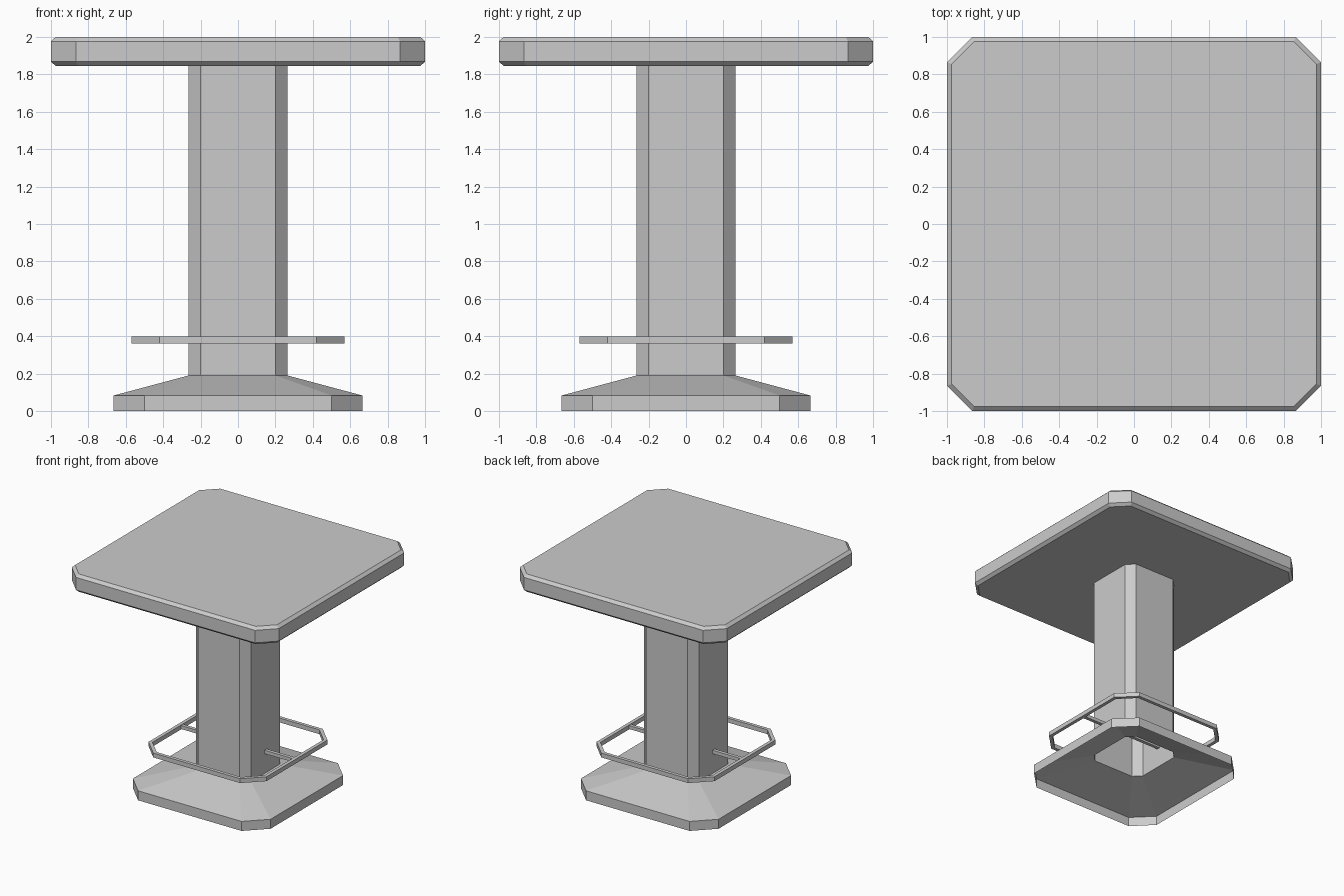
import bpy
import bmesh

if "Cube" in bpy.data.objects:
    bpy.data.objects.remove(bpy.data.objects["Cube"], do_unlink=True)

grey = bpy.data.materials.new("plain grey")
grey.use_nodes = True
colour = (0.6, 0.6, 0.6, 1)
grey.diffuse_color = colour
grey.node_tree.nodes["Principled BSDF"].inputs["Base Color"].default_value = colour


def finish(name, bm):
    mesh = bpy.data.meshes.new(name)
    bm.to_mesh(mesh)
    bm.free()
    mesh.materials.append(grey)
    obj = bpy.data.objects.new(name, mesh)
    bpy.context.collection.objects.link(obj)
    return obj


def octagon(bm, half, flat, z):
    """Square ring with cut corners, counter-clockwise from above."""
    points = []
    x, y, u, v = half, -flat, half, flat
    for _ in range(4):
        points += [(x, y), (u, v)]
        x, y, u, v = -y, x, -v, u
    return [bm.verts.new((px, py, z)) for px, py in points]


def loft(name, sections, capped=False, closed=False):
    """Join octagons (half width, half flat side, height) into a skin."""
    bm = bmesh.new()
    rings = [octagon(bm, *s) for s in sections]
    pairs = list(zip(rings, rings[1:]))
    if closed:
        pairs.append((rings[-1], rings[0]))
    for low, high in pairs:
        for i in range(8):
            j = (i + 1) % 8
            bm.faces.new((low[i], low[j], high[j], high[i]))
    if capped:
        bm.faces.new(rings[0][::-1])
        bm.faces.new(rings[-1])
    return finish(name, bm)


# Bevelled table top
loft("table_top", [(0.975, 0.855, 1.845), (1, 0.865, 1.868),
                   (1, 0.865, 1.977), (0.975, 0.855, 2)], capped=True)

# Hollow foot and column, open underneath
loft("base", [(0.665, 0.5, 0), (0.665, 0.5, 0.083), (0.265, 0.2, 0.19)])
loft("column", [(0.265, 0.2, 0.19), (0.265, 0.2, 1.845)])

# Foot rest ring with a rectangular section
loft("foot_rest_ring", [(0.57, 0.42, 0.36), (0.57, 0.42, 0.398),
                        (0.54, 0.408, 0.398), (0.54, 0.408, 0.36)], closed=True)

# Cross bar running through the column to carry the ring
bm = bmesh.new()
bmesh.ops.create_cube(bm, size=1)
bmesh.ops.scale(bm, verts=bm.verts, vec=(1.09, 0.03, 0.03))
bmesh.ops.translate(bm, verts=bm.verts, vec=(0, 0, 0.379))
finish("foot_rest_bar", bm)
